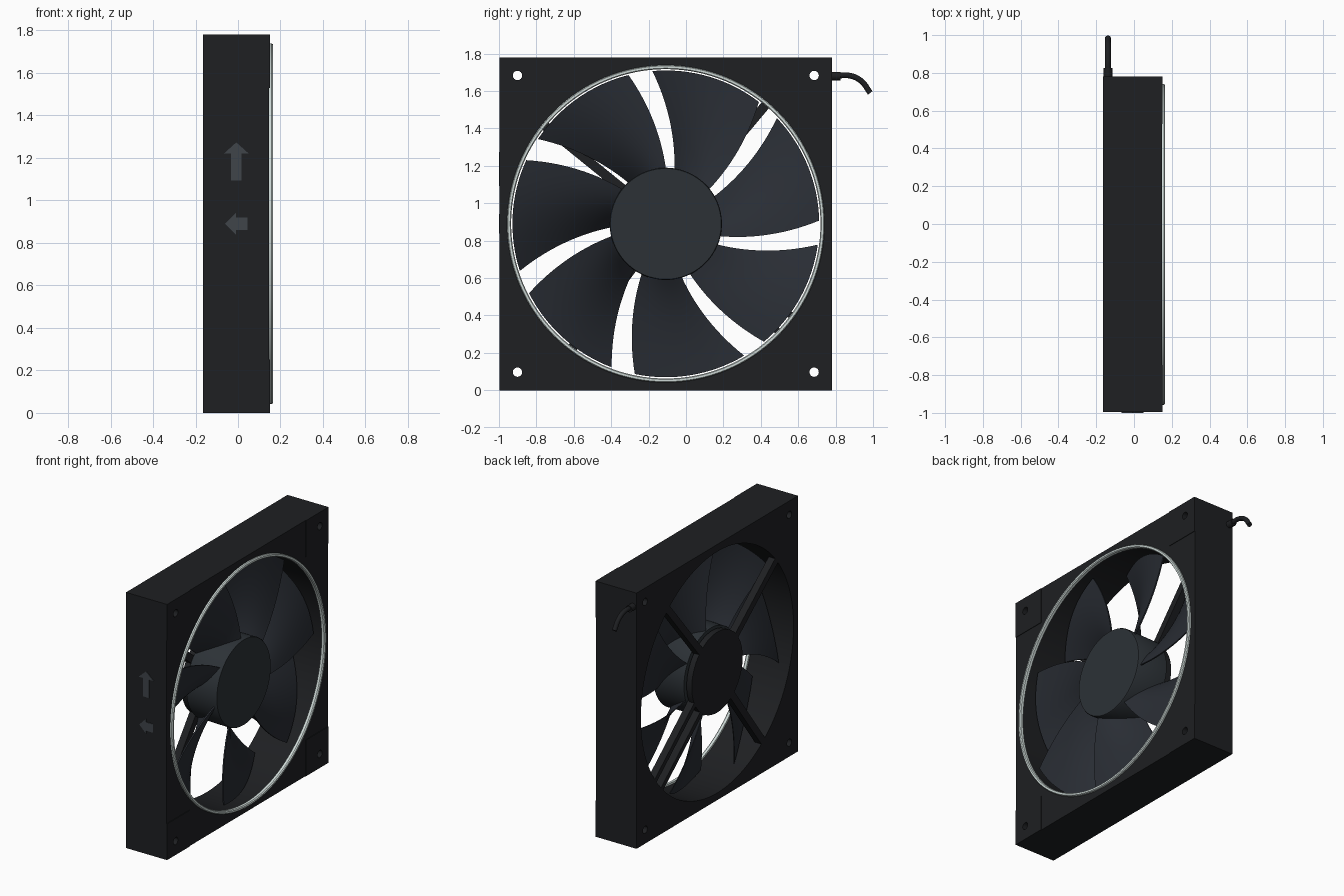
import bpy, bmesh, math
from mathutils import Vector

if "Cube" in bpy.data.objects:
    bpy.data.objects.remove(bpy.data.objects["Cube"])

CY, CZ = -0.108, 0.89      # fan axis, running along x
BLADES = 7


def mat(name, c):
    m = bpy.data.materials.new(name)
    m.diffuse_color = (*c, 1)
    m.use_nodes = True
    m.node_tree.nodes["Principled BSDF"].inputs["Base Color"].default_value = m.diffuse_color
    return m


BLACK = mat("frame_black", (0.013, 0.014, 0.016))
BLADE = mat("blade_grey", (0.022, 0.026, 0.034))
HUB = mat("hub_grey", (0.025, 0.031, 0.037))
SILVER = mat("trim_silver", (0.62, 0.70, 0.68))
MARK = mat("arrow_grey", (0.05, 0.058, 0.068))


def finish(name, bm, material, smooth=True):
    bmesh.ops.recalc_face_normals(bm, faces=bm.faces)
    me = bpy.data.meshes.new(name)
    bm.to_mesh(me)
    bm.free()
    ob = bpy.data.objects.new(name, me)
    bpy.context.collection.objects.link(ob)
    me.materials.append(material)
    if smooth:
        shade(ob)
    return ob


def shade(ob):
    bpy.ops.object.select_all(action='DESELECT')
    ob.select_set(True)
    bpy.context.view_layer.objects.active = ob
    bpy.ops.object.shade_smooth_by_angle(angle=math.radians(35))


def polar(x, r, deg):
    a = math.radians(deg)
    return Vector((x, CY + r * math.cos(a), CZ + r * math.sin(a)))


def box(name, lo, hi, material):
    bm = bmesh.new()
    bmesh.ops.create_cube(bm, size=1)
    for v in bm.verts:
        v.co = Vector([(lo[i] + hi[i]) / 2 + v.co[i] * (hi[i] - lo[i]) for i in range(3)])
    return finish(name, bm, material, False)


def lathe(name, profile, material, n=96, closed=False, cy=CY, cz=CZ):
    """Revolve (x, r) points around the fan axis."""
    bm = bmesh.new()
    rings = [[bm.verts.new((x, cy + r * math.cos(2 * math.pi * i / n),
                            cz + r * math.sin(2 * math.pi * i / n))) for i in range(n)]
             for x, r in profile]
    pairs = list(zip(rings, rings[1:]))
    if closed:
        pairs.append((rings[-1], rings[0]))
    else:
        bm.faces.new(rings[0])
        bm.faces.new(rings[-1])
    for a, b in pairs:
        for i in range(n):
            j = (i + 1) % n
            bm.faces.new((a[i], a[j], b[j], b[i]))
    return finish(name, bm, material)


def cut(target, cutters):
    for c in cutters:
        m = target.modifiers.new("cut", 'BOOLEAN')
        m.operation, m.solver, m.object = 'DIFFERENCE', 'EXACT', c
        bpy.context.view_layer.objects.active = target
        bpy.ops.object.modifier_apply(modifier=m.name)


# Square frame with round bore, corner pads and screw holes
corners = [(a, b) for a in (-1, 1) for b in (-1, 1)]
frame = box("frame", (-0.165, CY - 0.888, 0), (0.147, CY + 0.888, 1.78), BLACK)
bore = lathe("bore_cutter", [(-0.3, 0.84), (0.3, 0.84)], BLACK, 128)
holes = [lathe("hole_cutter", [(-0.3, 0.025), (0.3, 0.025)], BLACK, 24,
               cy=CY + 0.793 * a, cz=CZ + 0.793 * b) for a, b in corners]
cut(frame, [bore] + holes)
shade(frame)
for (a, b), h in zip(corners, holes):
    ys = sorted((CY + a * 0.638, CY + a * 0.888))
    zs = sorted((CZ + b * 0.638, CZ + b * 0.89))
    pad = box("corner_pad", (0.147, ys[0], zs[0]), (0.151, ys[1], zs[1]), BLACK)
    cut(pad, [h])
for c in [bore] + holes:
    bpy.data.objects.remove(c)

# Silver trim ring
lathe("trim_ring", [(0.14, 0.849), (0.158, 0.849), (0.165, 0.844), (0.165, 0.832),
                    (0.158, 0.827), (0.14, 0.827)], SILVER, 128, closed=True)

# Rotor hub and rear motor mount
lathe("hub", [(-0.115, 0.295), (0.113, 0.3), (0.12, 0.296)], HUB)
lathe("motor_mount", [(-0.165, 0.28), (-0.125, 0.28), (-0.115, 0.2)], BLACK)

# Swept, twisted blades: angle follows radius, depth follows chord
NR, NC = 14, 16


def blade_point(u, v, side):
    r = 0.285 + 0.535 * u
    ang = -13.2 + 14.4 * u + 42.4 * v
    front = 0.095 - 0.015 * u
    back = -0.11 + 0.02 * u
    x = front + (back - front) * v + 0.025 * math.sin(math.pi * v)
    thick = 0.003 + 0.009 * math.sin(math.pi * min(1, 0.1 + v * 0.9)) * (1 - 0.5 * u)
    return r, ang, x + side * thick


for k in range(BLADES):
    bm = bmesh.new()
    grids = []
    for side in (1, -1):
        g = []
        for i in range(NR + 1):
            row = []
            for j in range(NC + 1):
                r, ang, x = blade_point(i / NR, j / NC, side)
                row.append(bm.verts.new(polar(x, r, ang + k * 360 / BLADES)))
            g.append(row)
        for i in range(NR):
            for j in range(NC):
                bm.faces.new((g[i][j], g[i + 1][j], g[i + 1][j + 1], g[i][j + 1]))
        grids.append(g)
    rim = ([(i, 0) for i in range(NR)] + [(NR, j) for j in range(NC)]
           + [(i, NC) for i in range(NR, 0, -1)] + [(0, j) for j in range(NC, 0, -1)])
    for (a, b), (c, d) in zip(rim, rim[1:] + rim[:1]):
        f, h = grids
        bm.faces.new((f[a][b], f[c][d], h[c][d], h[a][b]))
    finish("blade", bm, BLADE)


# Rear struts, one of them a split pair that guides the cable
def strut(deg, offset, width):
    a = math.radians(deg)
    along = Vector((0, math.cos(a), math.sin(a)))
    across = Vector((0, -math.sin(a), math.cos(a)))
    bm = bmesh.new()
    bmesh.ops.create_cube(bm, size=1)
    for v in bm.verts:
        p = v.co.copy()
        v.co = (Vector((-0.14 + p.x * 0.05, CY, CZ)) + along * (0.55 + p.y * 0.6)
                + across * (offset + p.z * width))
    finish("rear_strut", bm, BLACK, False)


for deg in (50, 141, 233):
    strut(deg, 0, 0.05)
strut(320, 0.055, 0.035)
strut(320, -0.055, 0.035)


# Direction arrows on the front edge
def arrow(name, cx, cz, turn, length, half_head, head, half_shaft):
    h = length / 2
    pts = [(-half_shaft, -h), (half_shaft, -h), (half_shaft, h - head), (half_head, h - head),
           (0, h), (-half_head, h - head), (-half_shaft, h - head)]
    c, s = math.cos(turn), math.sin(turn)
    bm = bmesh.new()
    f = bm.faces.new([bm.verts.new((cx + p * c - q * s, -1, cz + p * s + q * c)) for p, q in pts])
    out = bmesh.ops.extrude_face_region(bm, geom=[f])
    for v in out["geom"]:
        if isinstance(v, bmesh.types.BMVert):
            v.co.y += 0.008
    finish(name, bm, MARK, False)


arrow("arrow_up", -0.008, 1.183, 0, 0.18, 0.058, 0.052, 0.024)
arrow("arrow_left", -0.008, 0.89, math.pi / 2, 0.105, 0.052, 0.052, 0.03)


# Power cable with its strain relief
def tube(name, pts, radius):
    cu = bpy.data.curves.new(name, 'CURVE')
    cu.dimensions = '3D'
    cu.bevel_depth, cu.bevel_resolution, cu.use_fill_caps = radius, 3, True
    sp = cu.splines.new('BEZIER')
    sp.bezier_points.add(len(pts) - 1)
    for bp, (y, z) in zip(sp.bezier_points, pts):
        bp.co = (-0.138, y, z)
        bp.handle_left_type = bp.handle_right_type = 'AUTO'
    ob = bpy.data.objects.new(name, cu)
    bpy.context.collection.objects.link(ob)
    cu.materials.append(BLACK)


tube("cable_relief", [(0.76, 1.68), (0.825, 1.68)], 0.024)
tube("cable", [(0.8, 1.68), (0.87, 1.683), (0.935, 1.655), (0.985, 1.59)], 0.016)
